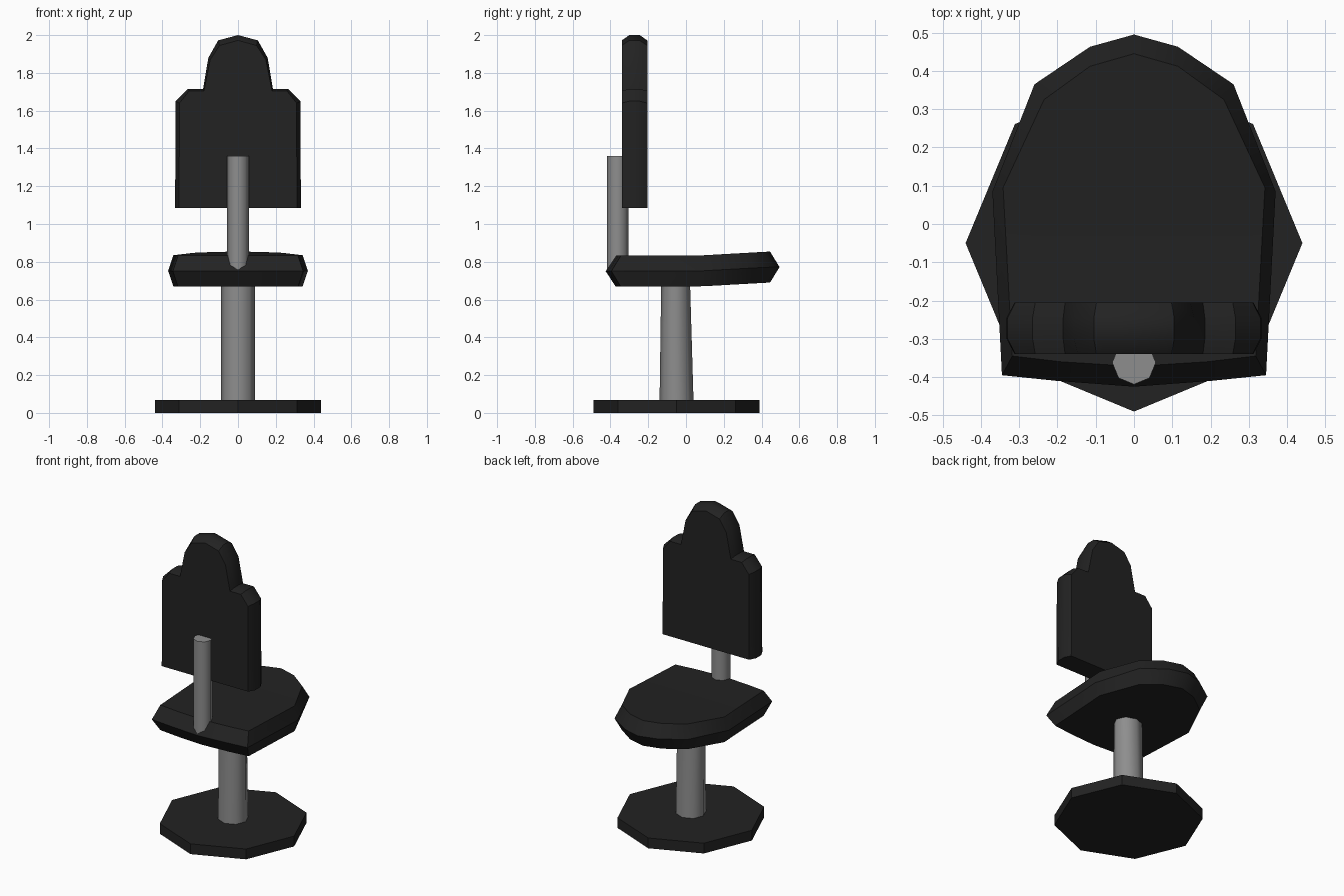
import bpy, bmesh, math
from mathutils import Vector

if "Cube" in bpy.data.objects:
    bpy.data.objects.remove(bpy.data.objects["Cube"])


def material(name, v):
    m = bpy.data.materials.new(name)
    m.diffuse_color = (v, v, v, 1)
    m.use_nodes = True
    m.node_tree.nodes["Principled BSDF"].inputs["Base Color"].default_value = m.diffuse_color
    return m


BLACK = material("black padding", 0.016)
GREY = material("grey metal", 0.27)


def loft(name, rings, mat, smooth=None):
    """Bridge equal-length point rings and cap both ends."""
    bm = bmesh.new()
    loops = [[bm.verts.new(p) for p in ring] for ring in rings]
    n = len(loops[0])
    for a, b in zip(loops, loops[1:]):
        for i in range(n):
            j = (i + 1) % n
            bm.faces.new((a[i], a[j], b[j], b[i]))
    bm.faces.new(loops[0])
    bm.faces.new(loops[-1])
    bmesh.ops.recalc_face_normals(bm, faces=bm.faces)
    # split the caps cleanly (the outlines can be concave)
    bmesh.ops.triangulate(bm, faces=[f for f in bm.faces if len(f.verts) > 4])
    me = bpy.data.meshes.new(name)
    bm.to_mesh(me)
    bm.free()
    me.materials.append(mat)
    ob = bpy.data.objects.new(name, me)
    bpy.context.collection.objects.link(ob)
    if smooth:
        bpy.ops.object.select_all(action='DESELECT')
        bpy.context.view_layer.objects.active = ob
        ob.select_set(True)
        bpy.ops.object.shade_smooth_by_angle(angle=math.radians(smooth))
    return ob


def octagon(rx, ry, cy, z):
    return [Vector((rx * math.cos(k * math.pi / 4), cy + ry * math.sin(k * math.pi / 4), z))
            for k in range(8)]


def mirrored(half):
    """Close a right-hand half outline whose first and last points may lie on x = 0."""
    return half + [(-x, y) for x, y in reversed(half) if x > 0]


# Base plate
loft("base_plate", [octagon(0.44, 0.44, -0.05, 0), octagon(0.44, 0.44, -0.05, 0.067)], BLACK)

# Column, narrowing front to back
loft("column", [octagon(0.09, 0.09, -0.05, 0.06), octagon(0.09, 0.076, -0.055, 0.70)], GREY, 50)

# Back post
loft("back_post", [octagon(0.057, 0.057, -0.362, 0.76), octagon(0.057, 0.057, -0.362, 1.36)], GREY, 50)

# Seat cushion: widest in the middle, tilted up at the rounded end
outer = mirrored([(0, -0.425), (0.2, -0.41), (0.345, -0.395), (0.37, 0.085),
                  (0.26, 0.365), (0.115, 0.463), (0, 0.495)])
inner = mirrored([(0, -0.372), (0.19, -0.36), (0.318, -0.345), (0.342, 0.095),
                  (0.235, 0.325), (0.115, 0.412), (0, 0.445)])


def lift(y):
    return 0.022 * max(0.0, min(1.0, (y - 0.05) / 0.39))


def seat_ring(outline, z):
    return [(x, y, z + lift(y)) for x, y in outline]


loft("seat", [seat_ring(inner, 0.668), seat_ring(outer, 0.75), seat_ring(inner, 0.832)], BLACK, 35)

# Backrest: stepped outline with a rounded head, bevelled around the rim
rim = mirrored([(0.333, 1.085), (0.33, 1.65), (0.265, 1.715), (0.185, 1.715),
                (0.157, 1.88), (0.105, 1.972), (0, 2.0)])
face = mirrored([(0.312, 1.085), (0.31, 1.64), (0.258, 1.705), (0.18, 1.705),
                 (0.147, 1.87), (0.098, 1.945), (0, 1.972)])
loft("backrest", [[(x, y, z) for x, z in o]
                  for o, y in ((face, -0.34), (rim, -0.30), (rim, -0.245), (face, -0.205))], BLACK, 35)
